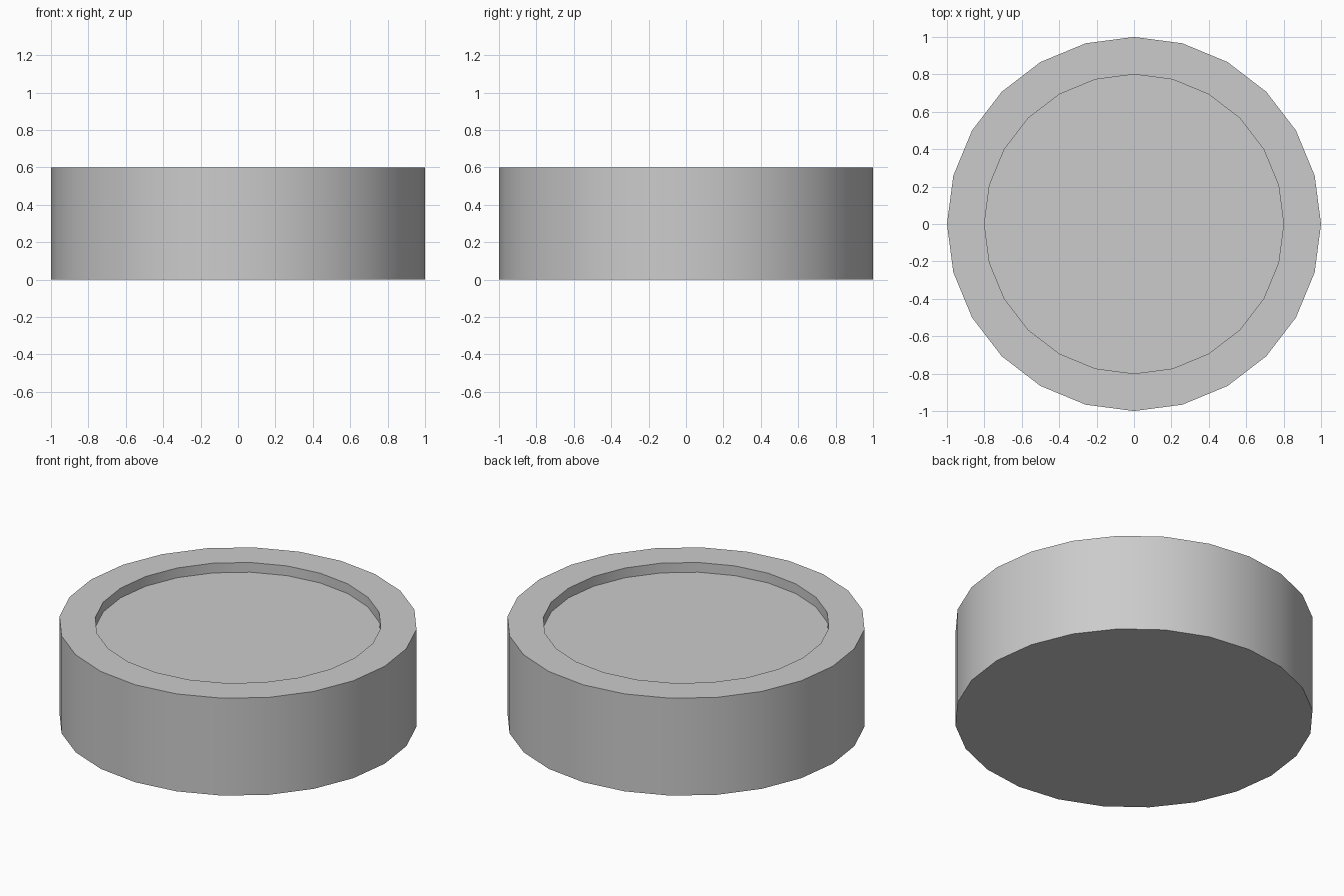
import bpy
import bmesh
from math import cos, sin, tau, radians

if "Cube" in bpy.data.objects:
    bpy.data.objects.remove(bpy.data.objects["Cube"])

SIDES = 24
# Profile (radius, height) from the underside, over the rim, into the recess
PROFILE = [(1.0, 0.0), (1.0, 0.6), (0.8, 0.6), (0.8, 0.54)]

bm = bmesh.new()
rings = [[bm.verts.new((r * cos(tau * i / SIDES), r * sin(tau * i / SIDES), z))
          for i in range(SIDES)] for r, z in PROFILE]

# Outer wall, flat rim and recess wall
for low, high in zip(rings, rings[1:]):
    for i in range(SIDES):
        j = (i + 1) % SIDES
        bm.faces.new((low[i], low[j], high[j], high[i]))

# Underside and recess floor
bm.faces.new(rings[0][::-1])
bm.faces.new(rings[-1])

mesh = bpy.data.meshes.new("recessed_disc")
bm.to_mesh(mesh)
bm.free()
disc = bpy.data.objects.new("recessed_disc", mesh)
bpy.context.collection.objects.link(disc)

# Smooth walls with sharp rims
bpy.context.view_layer.objects.active = disc
disc.select_set(True)
bpy.ops.object.shade_smooth_by_angle(angle=radians(30))
